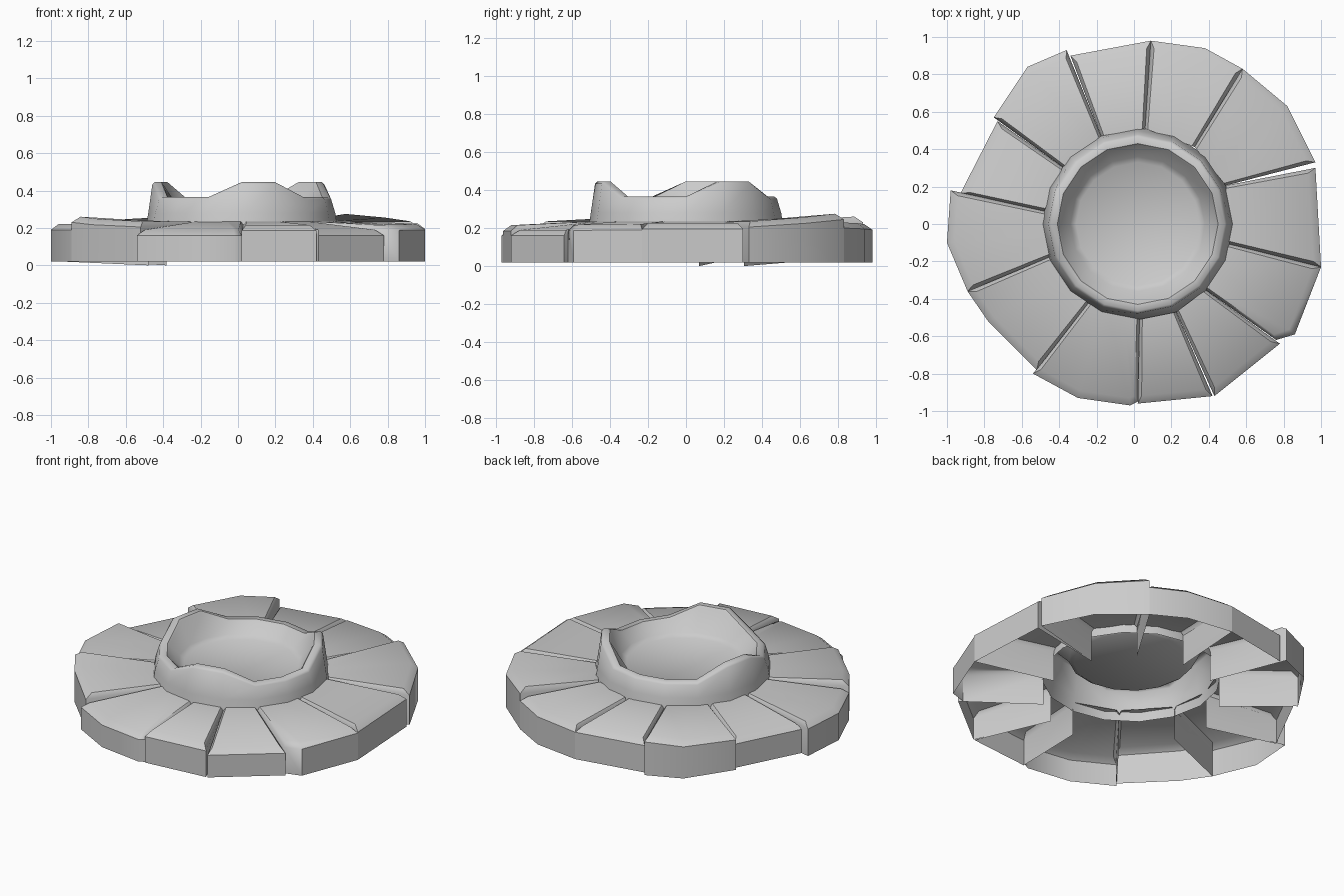
import bpy, bmesh
from math import sin, cos, tau
from mathutils import Vector

if "Cube" in bpy.data.objects:
    bpy.data.objects.remove(bpy.data.objects["Cube"])


def make_object(name, bm, angle):
    bmesh.ops.recalc_face_normals(bm, faces=bm.faces)
    me = bpy.data.meshes.new(name)
    bm.to_mesh(me)
    bm.free()
    ob = bpy.data.objects.new(name, me)
    bpy.context.collection.objects.link(ob)
    bpy.ops.object.select_all(action='DESELECT')
    ob.select_set(True)
    bpy.context.view_layer.objects.active = ob
    bpy.ops.object.shade_smooth_by_angle(angle=angle)
    return ob


# Central bowl: 16-sided lathe, rim raised at three pairs of corners
def bowl():
    bm = bmesh.new()
    n, cx = 16, 0.02
    high = {1, 2, 7, 8, 12, 13}
    rings = []
    for r, z in [(0.515, 0.18), (0.50, 0.28), (0.478, -0.012), (0.465, 0),
                 (0.43, 0), (0.42, -0.012), (0.36, 0.30), (0.33, 0.28)]:
        row = []
        for i in range(n):
            h = 0.445 if i in high else 0.365
            a = tau * i / n
            row.append(bm.verts.new((cx + r * cos(a), r * sin(a), z if z > 0.1 else h + z)))
        rings.append(row)
    for a, b in zip(rings, rings[1:]):
        for i in range(n):
            j = (i + 1) % n
            bm.faces.new((a[i], a[j], b[j], b[i]))
    bm.faces.new(rings[-1])
    make_object("bowl", bm, 0.8)


# Paving stone: open shell with outer wall, bevelled top and two side walls
def stone(name, outer, q0, q1, h0, h1, dip=0.02, inner_z=0.235):
    bm = bmesh.new()
    n = len(outer) - 1
    o = [Vector(p) for p in outer]
    c = Vector((0.02, 0))
    q0, q1 = (c + (Vector(q) - c) * 0.98 for q in (q0, q1))
    q = [q0.lerp(q1, i / n) for i in range(n + 1)]
    V = lambda p, z: bm.verts.new((p.x, p.y, z))
    ob, om, t, u = [], [], [], []
    for i in range(n + 1):
        h = h0 + (h1 - h0) * i / n
        ob.append(V(o[i], 0.02))
        om.append(V(o[i], h - 0.03))
        lo, lq = Vector((0, 0)), Vector((0, 0))
        if i in (0, n):
            k = 1 if i == 0 else n - 1
            lo = (o[k] - o[i]).normalized() * 0.02
            lq = (q[k] - q[i]).normalized() * 0.015
        t.append(V(o[i] + (q[i] - o[i]).normalized() * 0.04 + lo, h))
        u.append(V(q[i] + lq, inner_z))
    for i in range(n):
        for a, b in ((ob, om), (om, t), (t, u)):
            bm.faces.new((a[i], a[i + 1], b[i + 1], b[i]))
    for i in (0, n):
        qm, qb = V(q[i], inner_z - 0.02), V(q[i], dip)
        bm.faces.new((ob[i], om[i], qm, qb))
        bm.faces.new((om[i], t[i], u[i], qm))
    make_object(name, bm, 0.87)


# Inner corner points shared by neighbouring stones, clockwise from the back
inner = [(-0.18, 0.48), (0.06, 0.52), (0.33, 0.42), (0.50, 0.21), (0.52, -0.11),
         (0.39, -0.36), (0.23, -0.48), (0.03, -0.52), (-0.24, -0.42),
         (-0.46, -0.18), (-0.49, 0.07), (-0.39, 0.31)]
# Outer edge of each stone, with top height at its start and end
stones = [
    ([(-0.34, 0.90), (0.09, 0.98)], 0.22, 0.22),
    ([(0.09, 0.98), (0.38, 0.94), (0.58, 0.83)], 0.22, 0.23),
    ([(0.58, 0.83), (0.82, 0.63), (0.97, 0.33)], 0.275, 0.235),
    ([(0.97, 0.30), (1.0, -0.23)], 0.225, 0.225),
    ([(1.0, -0.23), (0.86, -0.59), (0.76, -0.62)], 0.22, 0.215),
    ([(0.78, -0.64), (0.43, -0.92)], 0.19, 0.19),
    ([(0.42, -0.92), (0.02, -0.96)], 0.215, 0.215),
    ([(0.02, -0.95), (-0.02, -0.97), (-0.30, -0.93), (-0.54, -0.80)], 0.19, 0.19),
    ([(-0.52, -0.78), (-0.78, -0.52), (-0.89, -0.36)], 0.235, 0.26),
    ([(-0.89, -0.36), (-1.0, -0.10), (-0.98, 0.18)], 0.22, 0.22),
    ([(-0.93, 0.16), (-0.73, 0.55)], 0.20, 0.20),
    ([(-0.75, 0.57), (-0.57, 0.84), (-0.36, 0.93)], 0.24, 0.26),
]
bowl()
for i, (outer, h0, h1) in enumerate(stones):
    # one stone tilts, its inner end touching the ground
    stone(f"paving_stone_{i + 1}", outer, inner[i], inner[(i + 1) % 12], h0, h1,
          0.0 if i == 10 else 0.02)
